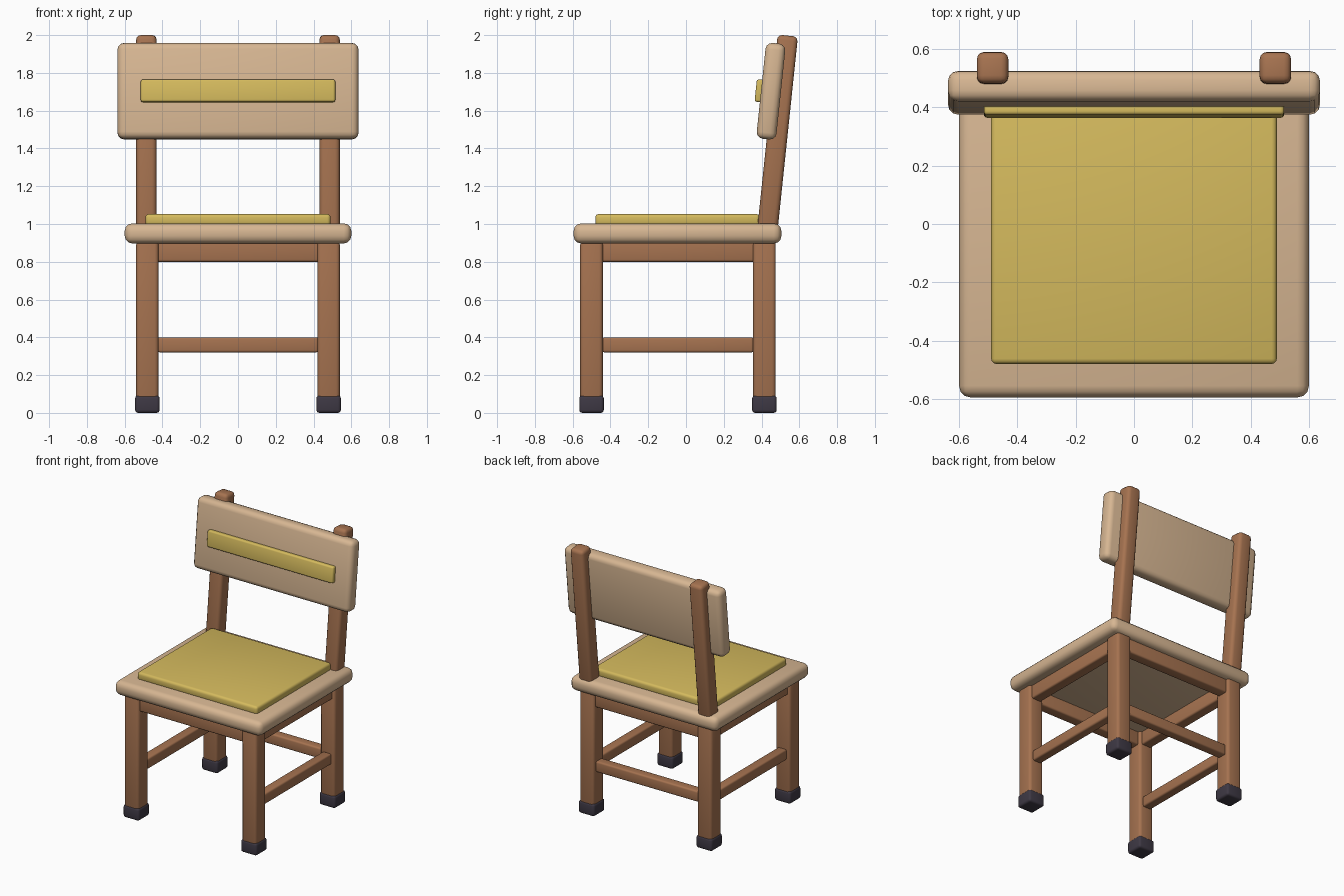
import bpy
import math

cube = bpy.data.objects.get("Cube")
if cube:
    bpy.data.objects.remove(cube, do_unlink=True)


def make_material(name, color):
    mat = bpy.data.materials.new(name)
    mat.use_nodes = True
    rgba = (*color, 1.0)
    mat.diffuse_color = rgba
    for node in mat.node_tree.nodes:
        if node.type == "BSDF_PRINCIPLED":
            node.inputs["Base Color"].default_value = rgba
    return mat


brown = make_material("brown wood", (0.38, 0.17, 0.08))
tan = make_material("tan wood", (0.68, 0.47, 0.29))
yellow = make_material("mustard fabric", (0.66, 0.49, 0.11))
dark = make_material("dark rubber", (0.048, 0.04, 0.058))

TILT = -math.atan(0.105)   # backward lean of the backrest
LEG_X = 0.48
LEG_Y = {"front": -0.50, "back": 0.415}
SIDES = {"left": 1, "right": -1}


def box(name, center, size, mat, bevel, tilt=0.0):
    """Rounded box with smooth bevels."""
    bpy.ops.mesh.primitive_cube_add(size=1, location=center)
    obj = bpy.context.object
    obj.name = name
    obj.scale = size
    bpy.ops.object.transform_apply(location=False, rotation=False, scale=True)
    obj.rotation_euler.x = tilt
    obj.data.materials.append(mat)
    mod = obj.modifiers.new("rounded edges", "BEVEL")
    mod.width = bevel
    mod.segments = 3
    bpy.ops.object.modifier_apply(modifier=mod.name)
    bpy.ops.object.shade_smooth_by_angle(angle=math.radians(35))
    return obj


# Seat and cushion
box("seat", (0, -0.045, 0.95), (1.2, 1.1, 0.106), tan, 0.04)
box("seat_cushion", (0, -0.045, 1.022), (0.98, 0.87, 0.062), yellow, 0.018)

# Legs and rubber feet
for end, y in LEG_Y.items():
    for side, s in SIDES.items():
        box(f"{end}_{side}_leg", (s * LEG_X, y, 0.485), (0.118, 0.12, 0.85), brown, 0.02)
        box(f"{end}_{side}_foot", (s * LEG_X, y, 0.046), (0.13, 0.13, 0.092), dark, 0.016)

# Aprons under the seat
for end, y in LEG_Y.items():
    box(f"{end}_apron", (0, y, 0.855), (0.88, 0.08, 0.11), brown, 0.012)
mid_y = sum(LEG_Y.values()) / 2
for side, s in SIDES.items():
    box(f"{side}_apron", (s * LEG_X, mid_y, 0.855), (0.08, 0.83, 0.11), brown, 0.012)
    # Side stretchers and backrest posts
    box(f"{side}_stretcher", (s * LEG_X, mid_y, 0.36), (0.07, 0.80, 0.08), brown, 0.012)
    box(f"{side}_back_post", (s * 0.485, 0.484, 1.475), (0.108, 0.108, 1.05),
        brown, 0.025, TILT)

# Back stretcher
box("back_stretcher", (0, LEG_Y["back"], 0.36), (0.85, 0.07, 0.08), brown, 0.012)

# Backrest panel and its padded strip
box("back_panel", (0, 0.45, 1.703), (1.276, 0.105, 0.51), tan, 0.035, TILT)
box("back_strip", (0, 0.39, 1.705), (1.03, 0.042, 0.12), yellow, 0.012, TILT)
